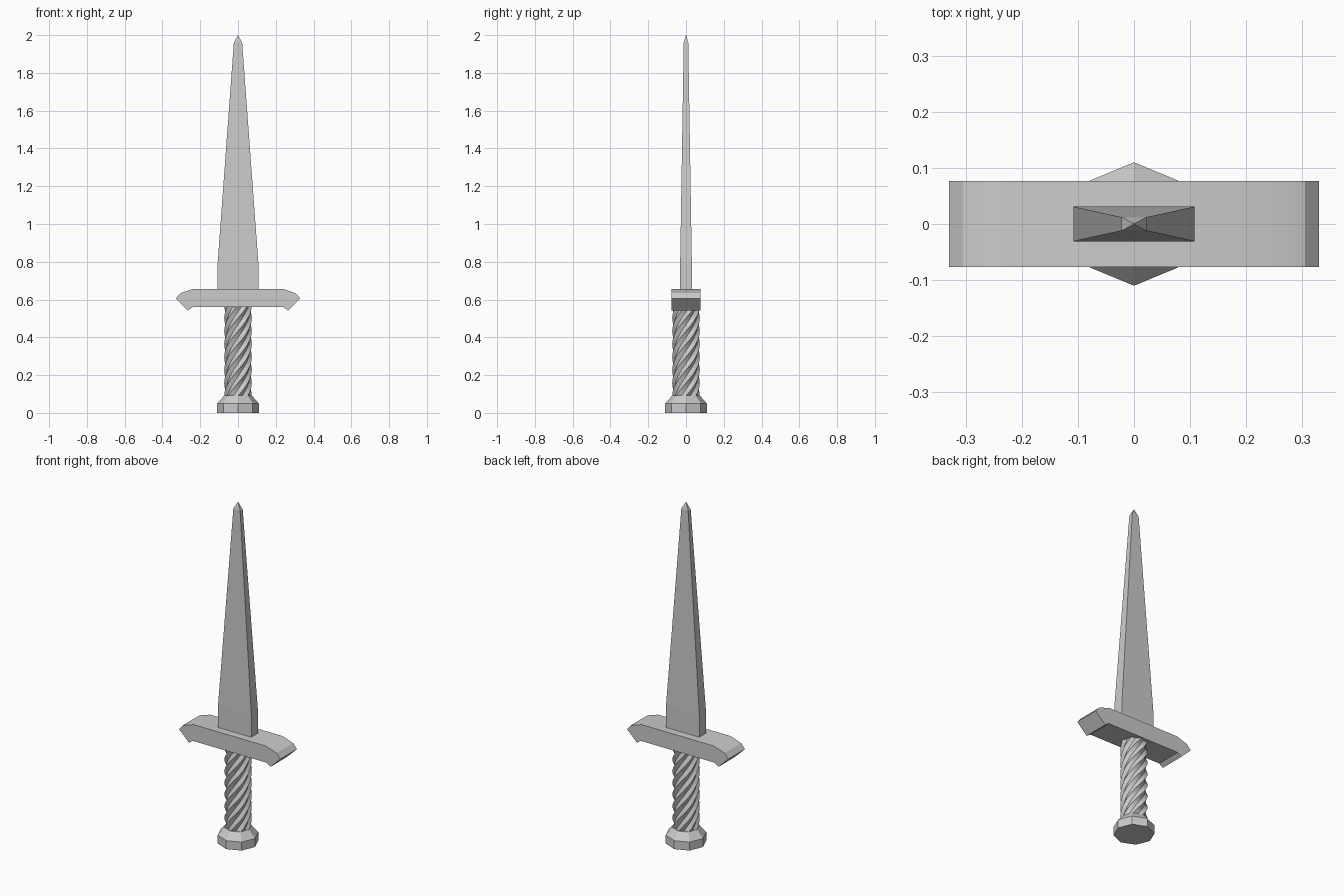
import bpy
from math import cos, sin, pi, radians

if "Cube" in bpy.data.objects:
    bpy.data.objects.remove(bpy.data.objects["Cube"])


def make(name, verts, faces, smooth=False):
    mesh = bpy.data.meshes.new(name)
    mesh.from_pydata(verts, [], faces)
    obj = bpy.data.objects.new(name, mesh)
    bpy.context.collection.objects.link(obj)
    bpy.ops.object.select_all(action='DESELECT')
    obj.select_set(True)
    bpy.context.view_layer.objects.active = obj
    if smooth:
        bpy.ops.object.shade_smooth_by_angle(angle=radians(25))
    return obj


def loft(name, rings, smooth=False):
    """Skin a stack of equal-sized rings, bottom to top, with capped ends."""
    n = len(rings[0])
    verts = [v for ring in rings for v in ring]
    faces = [(k * n + i, k * n + (i + 1) % n, (k + 1) * n + (i + 1) % n, (k + 1) * n + i)
             for k in range(len(rings) - 1) for i in range(n)]
    last = (len(rings) - 1) * n
    faces += [tuple(reversed(range(n))), tuple(range(last, last + n))]
    return make(name, verts, faces, smooth)


def rect(x, y, z):
    return [(-x, -y, z), (x, -y, z), (x, y, z), (-x, y, z)]


def ring(r_out, r_in, z, turn=0.0, n=16):
    return [((r_out, r_in)[i % 2] * cos(2 * pi * i / n + turn),
             (r_out, r_in)[i % 2] * sin(2 * pi * i / n + turn), z) for i in range(n)]


# Blade: rectangular section, straight base, long taper, pointed tip
loft("blade", [rect(0.108, 0.031, 0.64), rect(0.108, 0.031, 0.79),
               rect(0.022, 0.012, 1.96), rect(0.0005, 0.0005, 2.0)])

# Crossguard: mirrored profile with drooping ends, extruded in depth
half = [(0.24, 0.56), (0.265, 0.542), (0.33, 0.605), (0.305, 0.634), (0.235, 0.657)]
outline = half + [(-x, z) for x, z in reversed(half)]
d = 0.077
loft("crossguard", [[(x, -d, z) for x, z in outline][::-1],
                    [(x, d, z) for x, z in outline][::-1]], True)

# Grip: fluted eight-ridge column twisted along its length
steps = 28
z0, z1, twist = 0.09, 0.57, radians(315)
loft("grip", [ring(0.073, 0.061, z0 + (z1 - z0) * k / steps, twist * k / steps)
              for k in range(steps + 1)], True)

# Pommel: octagonal foot with a sloped shoulder meeting the grip
loft("pommel", [ring(r, r, z, n=8) for r, z in ((0.11, 0), (0.11, 0.05), (0.073, 0.092))])
